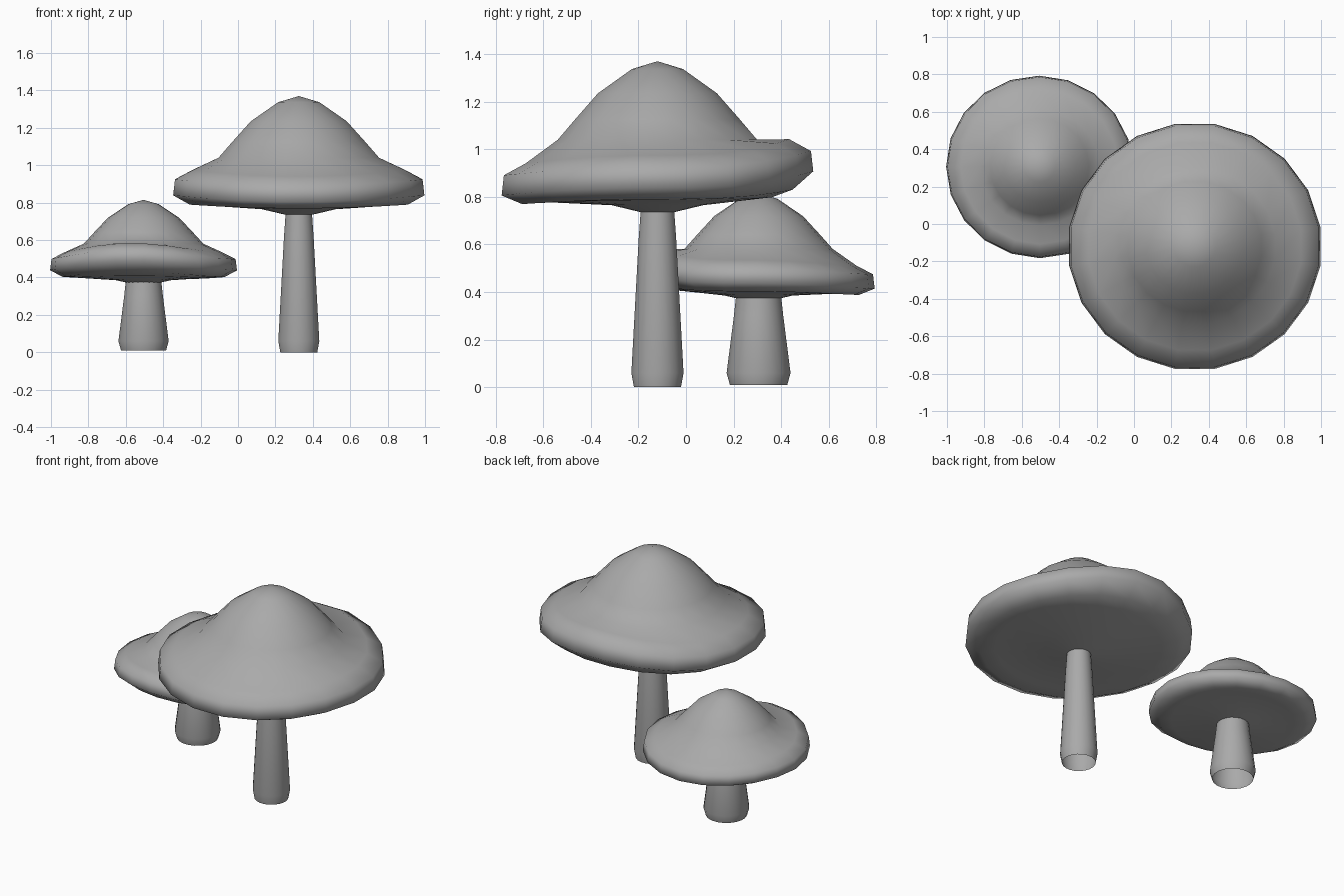
import bpy, bmesh
from math import sin, cos, pi, radians

cube = bpy.data.objects.get("Cube")
if cube:
    bpy.data.objects.remove(cube, do_unlink=True)

SIDES = 20

grey = bpy.data.materials.new("mushroom grey")
grey.use_nodes = True
grey.diffuse_color = (0.4, 0.4, 0.4, 1)
grey.node_tree.nodes["Principled BSDF"].inputs["Base Color"].default_value = (0.4, 0.4, 0.4, 1)


def lift(s):
    """Height wave of the brim: raised lip at the back, droop at the front."""
    return 0.07 * s ** 3 if s > 0 else -0.035 * s * s


def lathe(name, profile, pole_top=None, pole_bottom=None):
    """Spin (radius, height, wave) rows, with optional closing poles."""
    bm = bmesh.new()
    rings = []
    for r, z, wave in profile:
        ring = []
        for i in range(SIDES):
            a = 2 * pi * (i + 0.5) / SIDES
            ring.append(bm.verts.new((r * cos(a), r * sin(a), z + wave * lift(sin(a)))))
        rings.append(ring)
    for upper, lower in zip(rings, rings[1:]):
        for i in range(SIDES):
            j = (i + 1) % SIDES
            bm.faces.new((upper[i], lower[i], lower[j], upper[j]))
    for pole, ring, flip in ((pole_top, rings[0], False), (pole_bottom, rings[-1], True)):
        if pole is None:
            continue
        tip = bm.verts.new((0, 0, pole))
        for i in range(SIDES):
            a, b = ring[i], ring[(i + 1) % SIDES]
            bm.faces.new((tip, b, a) if flip else (tip, a, b))
    for f in bm.faces:
        f.smooth = True
    mesh = bpy.data.meshes.new(name)
    bm.to_mesh(mesh)
    bm.free()
    mesh.materials.append(grey)
    obj = bpy.data.objects.new(name, mesh)
    bpy.context.collection.objects.link(obj)
    return obj


# Cap heights are measured down from the apex
CAP = [
    (0.112, -0.033, 0), (0.26, -0.135, 0), (0.36, -0.245, 0), (0.435, -0.33, 0),
    (0.575, -0.395, 1), (0.67, -0.445, 1), (0.68, -0.53, 1), (0.59, -0.58, 0.6),
    (0.5, -0.585, 0.2), (0.2, -0.605, 0), (0.07, -0.635, 0),
]


def mushroom(size, x, y, apex, cap_scale, turn, stem):
    cap = lathe(size + "_cap", CAP, 0, -0.635)
    cap.location = (x, y, apex)
    cap.rotation_euler.z = radians(turn)
    cap.scale = cap_scale
    # Tapered stem, open at the foot
    stalk = lathe(size + "_stem", [(r, z, 0) for r, z in stem])
    stalk.location = (x, y, 0)


mushroom("large", 0.325, -0.12, 1.37, (1, 0.975, 1), 0,
         [(0.07, 0.76), (0.08, 0.62), (0.111, 0.06), (0.1, 0)])
mushroom("small", -0.505, 0.305, 0.815, (0.735, 0.717, 0.71), 171,
         [(0.095, 0.39), (0.105, 0.3), (0.136, 0.06), (0.122, 0.01)])
